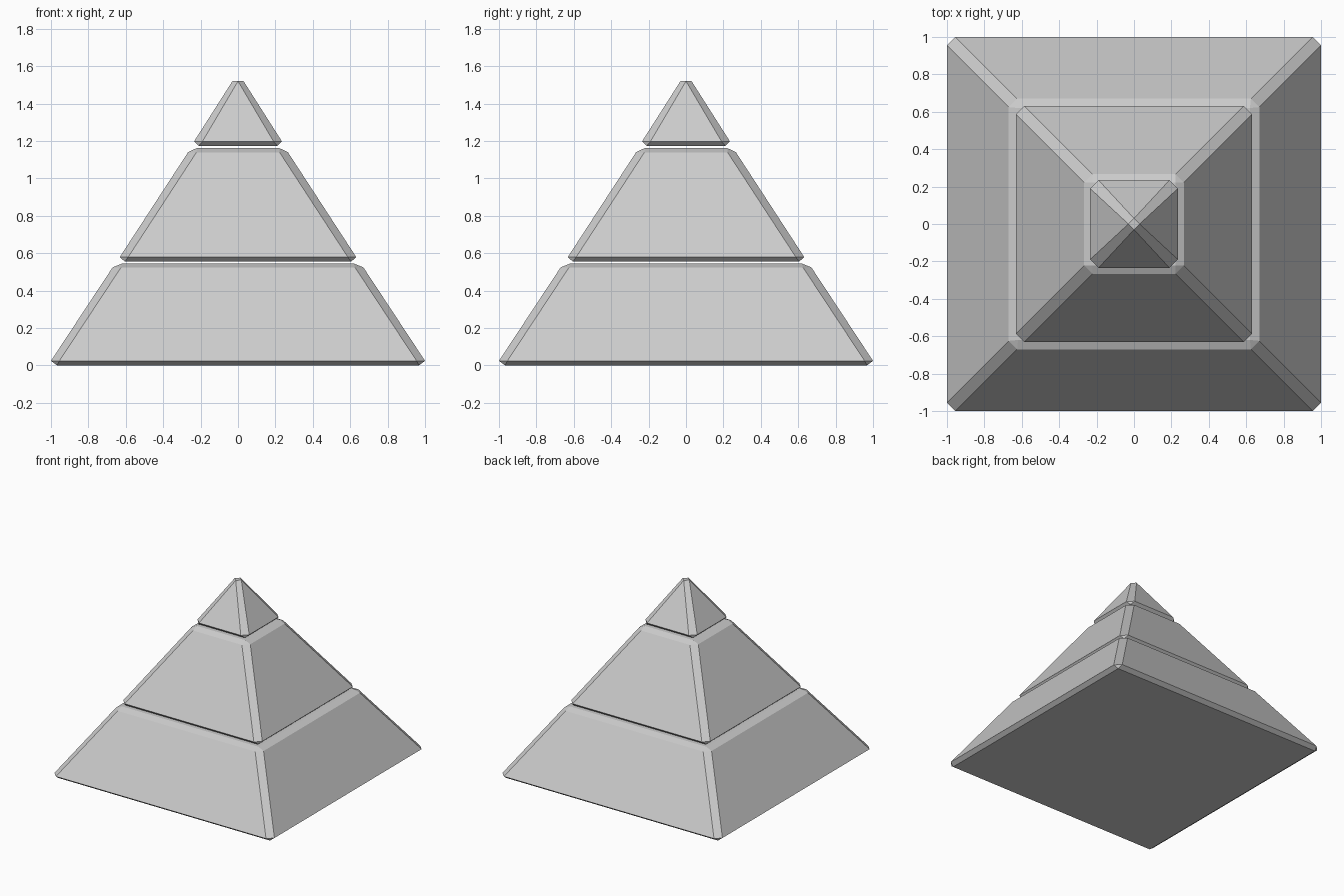
import bpy, bmesh

if "Cube" in bpy.data.objects:
    bpy.data.objects.remove(bpy.data.objects["Cube"])

CUT = 0.045  # chamfer along the slanted corner edges


def octagon(h, z):
    """Square ring of half-width h with chamfered corners."""
    k = h - CUT
    return [(-k, -h, z), (k, -h, z), (h, -k, z), (h, k, z),
            (k, h, z), (-k, h, z), (-h, k, z), (-h, -k, z)]


def square(h, z):
    """Sharp square, each corner doubled so it pairs with the octagon."""
    return [(-h, -h, z), (h, -h, z), (h, -h, z), (h, h, z),
            (h, h, z), (-h, h, z), (-h, h, z), (-h, -h, z)]


def tip(h, z):
    """Small diamond where the four chamfers meet."""
    return [(0, -h, z), (0, -h, z), (h, 0, z), (h, 0, z),
            (0, h, z), (0, h, z), (-h, 0, z), (-h, 0, z)]


def tier(name, rings):
    bm = bmesh.new()
    loops = [[bm.verts.new(p) for p in ring] for ring in rings]
    for a, b in zip(loops, loops[1:]):
        for i in range(8):
            j = (i + 1) % 8
            bm.faces.new((a[i], a[j], b[j], b[i]))
    bm.faces.new(loops[0][::-1])
    bm.faces.new(loops[-1])
    # merge doubled corners into single points
    bmesh.ops.remove_doubles(bm, verts=bm.verts[:], dist=0.0005)
    bmesh.ops.recalc_face_normals(bm, faces=bm.faces[:])
    mesh = bpy.data.meshes.new(name)
    bm.to_mesh(mesh)
    bm.free()
    obj = bpy.data.objects.new(name, mesh)
    bpy.context.collection.objects.link(obj)


# three stacked tiers with thin gaps between them
tier("bottom_tier", [square(0.967, 0), octagon(1.0, 0.025),
                     octagon(0.67, 0.525), square(0.62, 0.545)])
tier("middle_tier", [square(0.605, 0.555), octagon(0.632, 0.58),
                     octagon(0.267, 1.14), square(0.222, 1.162)])
tier("top_tier", [square(0.21, 1.174), octagon(0.235, 1.198),
                  tip(0.03, 1.52)])
